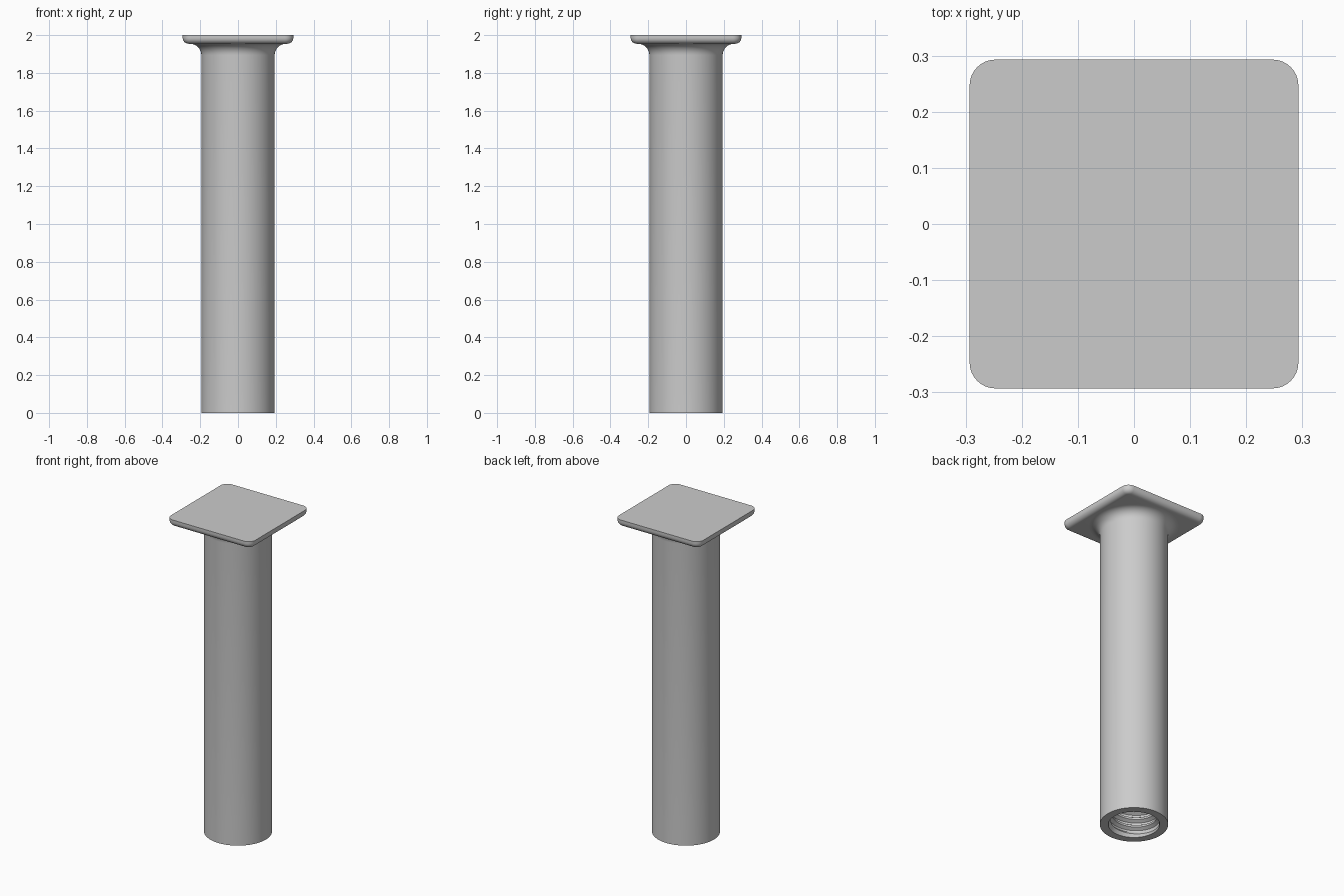
import bpy, bmesh
from math import sin, cos, pi, radians

if "Cube" in bpy.data.objects:
    bpy.data.objects.remove(bpy.data.objects["Cube"])

SHAFT_R, HEAD_HALF, CORNER_R = 0.194, 0.293, 0.046
PLATE_Z, EDGE_R, FILLET_R = 1.954, 0.032, 0.06
BORE_R, CREST, PITCH, DEPTH = 0.146, 0.02, 0.05, 1.0
SIDES = 64

steel = bpy.data.materials.new("grey_steel")
steel.use_nodes = True
colour = (0.6, 0.6, 0.6, 1)
steel.diffuse_color = colour
steel.node_tree.nodes["Principled BSDF"].inputs["Base Color"].default_value = colour


def finish(name, bm, recalc=True):
    bmesh.ops.remove_doubles(bm, verts=bm.verts, dist=1e-5)
    if recalc:
        bmesh.ops.recalc_face_normals(bm, faces=bm.faces)
    mesh = bpy.data.meshes.new(name)
    bm.to_mesh(mesh)
    bm.free()
    mesh.materials.append(steel)
    obj = bpy.data.objects.new(name, mesh)
    bpy.context.collection.objects.link(obj)
    bpy.ops.object.select_all(action="DESELECT")
    obj.select_set(True)
    bpy.context.view_layer.objects.active = obj
    bpy.ops.object.shade_smooth_by_angle(angle=radians(30))
    return obj


def skin(bm, loops):
    """Bridge consecutive closed loops of points with quads."""
    rings = [[bm.verts.new(p) for p in loop] for loop in loops]
    for a, b in zip(rings, rings[1:]):
        for j in range(len(a)):
            k = (j + 1) % len(a)
            bm.faces.new((a[j], a[k], b[k], b[j]))
    return rings


def circle(r, z):
    return [(r * cos(2 * pi * j / SIDES), r * sin(2 * pi * j / SIDES), z)
            for j in range(SIDES)]


def rounded_square(inset, z):
    c, r = HEAD_HALF - CORNER_R, CORNER_R - inset
    pts = []
    for q in range(4):
        cx = c if q in (0, 3) else -c
        cy = c if q < 2 else -c
        for s in range(9):
            a = pi / 2 * (q + s / 8)
            pts.append((cx + r * cos(a), cy + r * sin(a), z))
    return pts


# Square head with a rounded lower edge
bm = bmesh.new()
levels = [(0, 2.0)]
for s in range(7):
    a = pi / 2 * s / 6
    levels.append((EDGE_R * (1 - cos(a)), PLATE_Z + EDGE_R * (1 - sin(a))))
rings = skin(bm, [rounded_square(i, z) for i, z in levels])
bm.faces.new(rings[0])
bm.faces.new(rings[-1])
finish("head_plate", bm)

# Shaft with a bottom rim and a flare under the head
bm = bmesh.new()
profile = [(BORE_R, 0), (SHAFT_R, 0)]
for s in range(9):
    a = pi / 2 * s / 8
    profile.append((SHAFT_R + FILLET_R * (1 - cos(a)),
                    PLATE_Z - FILLET_R * (1 - sin(a))))
skin(bm, [circle(r, z) for r, z in profile])
# an open shell facing outward
bm.normal_update()
finish("shaft", bm, recalc=False)

# Threaded blind bore: a groove profile swept along a helix
bm = bmesh.new()
wave = (0, 0, 1, 1)
rows = (int(DEPTH / PITCH) + 1) * len(wave)
grid = []
for j in range(SIDES + 1):
    column = []
    for i in range(rows + 1):
        z = PITCH * (i / len(wave) + j / SIDES - 1)
        z = min(max(z, 0), DEPTH)
        fade = min(1, z / PITCH, (DEPTH - z) / PITCH)
        r = BORE_R - CREST * wave[i % len(wave)] * fade
        a = 2 * pi * j / SIDES
        column.append(bm.verts.new((r * cos(a), r * sin(a), z)))
    grid.append(column)
for a, b in zip(grid, grid[1:]):
    for i in range(rows):
        bm.faces.new((a[i], a[i + 1], b[i + 1], b[i]))
# closed end of the bore, facing down
bm.faces.new([bm.verts.new(p) for p in reversed(circle(BORE_R, DEPTH))])
finish("threaded_bore", bm, recalc=False)
